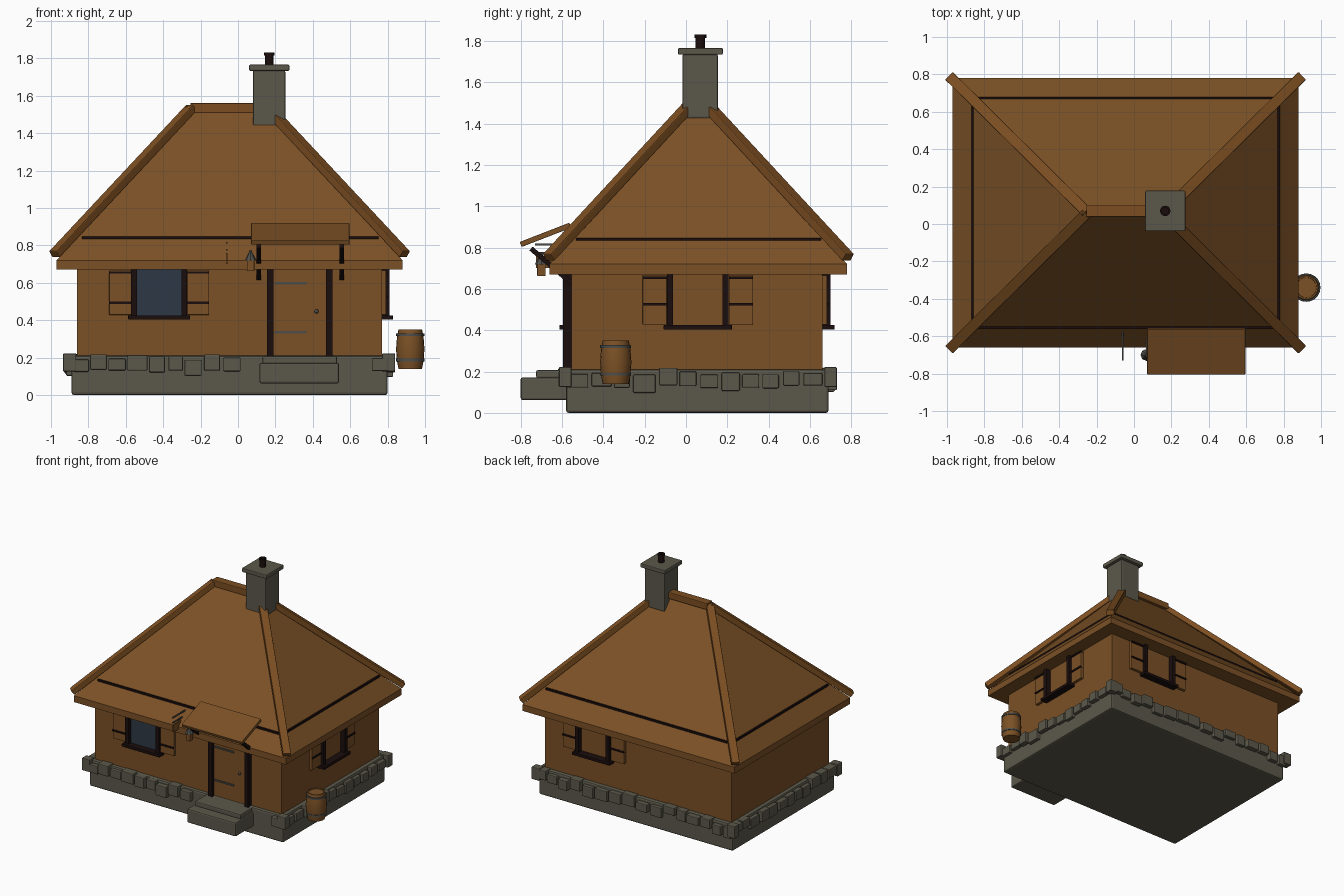
import bpy, bmesh, math, random
from mathutils import Vector, Matrix

if "Cube" in bpy.data.objects:
    bpy.data.objects.remove(bpy.data.objects["Cube"])

random.seed(4)
CX, CY = -0.045, 0.06          # centre of the house in plan


def material(name, col):
    m = bpy.data.materials.new(name)
    m.diffuse_color = (*col, 1)
    m.use_nodes = True
    m.node_tree.nodes["Principled BSDF"].inputs["Base Color"].default_value = m.diffuse_color
    return m


BROWN = material("brown wood", (0.20, 0.082, 0.019))
WARM = material("warm timber", (0.20, 0.076, 0.015))
DARK = material("dark timber", (0.011, 0.004, 0.004))
STONE = material("grey stone", (0.105, 0.099, 0.070))
GLASS = material("window glass", (0.027, 0.040, 0.058))
IRON = material("iron", (0.075, 0.075, 0.068))


def finish(name, bm, mat, bevel=0.0):
    bmesh.ops.recalc_face_normals(bm, faces=bm.faces)
    me = bpy.data.meshes.new(name)
    bm.to_mesh(me)
    bm.free()
    me.materials.append(mat)
    ob = bpy.data.objects.new(name, me)
    bpy.context.collection.objects.link(ob)
    if bevel:
        md = ob.modifiers.new("bevel", 'BEVEL')
        md.width, md.segments = bevel, 2
    return ob


def box(name, x, y, z, mat, bevel=0.0, turn=0):
    """Box from (min, max) ranges, turned about the world z axis by quarter turns."""
    bm = bmesh.new()
    mid = Vector([(r[0] + r[1]) / 2 for r in (x, y, z)])
    size = [abs(r[1] - r[0]) for r in (x, y, z)]
    mat4 = Matrix.Rotation(turn * math.pi / 2, 4, 'Z') @ Matrix.Translation(mid) @ Matrix.Diagonal((*size, 1))
    bmesh.ops.create_cube(bm, size=1, matrix=mat4)
    return finish(name, bm, mat, bevel)


def bar(name, a, b, w, h, mat, bevel=0.0):
    """Square beam between two points, kept upright."""
    a, b = Vector(a), Vector(b)
    d = (b - a).normalized()
    s = d.cross(Vector((0, 0, 1))).normalized()
    rot = Matrix((s, d, s.cross(d))).transposed().to_4x4()
    bm = bmesh.new()
    bmesh.ops.create_cube(bm, size=1, matrix=Matrix.Translation((a + b) / 2) @ rot
                          @ Matrix.Diagonal((w, (b - a).length, h, 1)))
    return finish(name, bm, mat, bevel)


def lathe(name, profile, x, y, mat, n=16):
    """Closed turned shape from (radius, height) points."""
    bm = bmesh.new()
    rings = [[bm.verts.new((x + r * math.cos(2 * math.pi * i / n), y + r * math.sin(2 * math.pi * i / n), z))
              for i in range(n)] for r, z in profile]
    for p, q in zip(rings, rings[1:]):
        for i in range(n):
            bm.faces.new((p[i], p[(i + 1) % n], q[(i + 1) % n], q[i]))
    bm.faces.new(rings[0])
    bm.faces.new(rings[-1])
    ob = finish(name, bm, mat)
    for p in ob.data.polygons:
        p.use_smooth = len(p.vertices) == 4
    bpy.context.view_layer.objects.active = ob
    ob.select_set(True)
    bpy.ops.object.shade_smooth_by_angle(angle=math.radians(35))
    ob.select_set(False)
    return ob


# Foundation and walls
box("foundation", (-0.89, 0.80), (-0.58, 0.69), (0, 0.21), STONE, 0.012)
box("walls", (-0.86, 0.77), (-0.555, 0.66), (0.2, 0.70), BROWN)


# Loose stones around the top of the foundation
def stone_row(turn, start, end, face, gap=None):
    u = start
    while u < end - 0.05:
        w = random.uniform(0.075, 0.11)
        if not (gap and u + w > gap[0] and u < gap[1]):
            top = random.uniform(0.185, 0.22)
            out = face + random.uniform(0.025, 0.042)
            box("foundation_stone", (u, min(u + w, end)), (-out, -face + 0.03),
                (top - random.uniform(0.06, 0.09), top), STONE, 0.006, turn)
        u += w + random.uniform(0.005, 0.02)


stone_row(0, -0.88, 0.80, 0.58, (0.09, 0.64))
stone_row(1, -0.58, 0.69, 0.80)
stone_row(2, -0.80, 0.89, 0.69)
stone_row(3, -0.69, 0.58, 0.89)
for sx in (-0.90, 0.805):
    for sy in (-0.585, 0.70):
        box("corner_stone", (sx - 0.035, sx + 0.035), (sy - 0.03, sy + 0.03), (0.125, 0.222), STONE, 0.006)

# Hipped roof on an eave slab
X0, X1, Y0, Y1 = -0.97, 0.88, -0.66, 0.78
box("eave_slab", (X0, X1), (Y0, Y1), (0.67, 0.72), BROWN)
bm = bmesh.new()
v = [bm.verts.new(p) for p in ((X0, Y0, 0.72), (X1, Y0, 0.72), (X1, Y1, 0.72), (X0, Y1, 0.72),
                               (-0.25, CY, 1.53), (0.16, CY, 1.53))]
for f in ((0, 1, 5, 4), (1, 2, 5), (2, 3, 4, 5), (3, 0, 4), (3, 2, 1, 0)):
    bm.faces.new([v[i] for i in f])
finish("roof", bm, BROWN)
for sx, rx in ((X0, -0.25), (X1, 0.16)):
    o = 0.012 if sx > 0 else -0.012
    for sy in (Y0, Y1):
        s = 0.005 if sy > 0 else -0.005
        bar("hip_beam", (sx + o, sy + s, 0.752), (rx, CY, 1.535), 0.058, 0.042, WARM, 0.005)
bar("ridge_beam", (-0.255, CY + 0.01, 1.535), (0.165, CY + 0.01, 1.535), 0.065, 0.052, WARM, 0.005)

# Dark strips low on each roof slope
I = 0.107
for y in (Y0 + I, Y1 - I):
    bar("roof_strip", (-0.835, y, 0.84), (0.75, y, 0.84), 0.014, 0.014, DARK)
for x in (X0 + I, X1 - I):
    bar("roof_strip", (x, Y0 + I + 0.02, 0.84), (x, Y1 - I - 0.02, 0.84), 0.014, 0.014, DARK)

# Chimney
box("chimney", (0.08, 0.253), (-0.018, 0.155), (1.425, 1.735), STONE, 0.008)
box("chimney_cap", (0.06, 0.275), (-0.038, 0.178), (1.733, 1.766), STONE, 0.006)
lathe("chimney_pipe", [(0.023, 1.75), (0.023, 1.815), (0.028, 1.815), (0.028, 1.83),
                       (0.018, 1.83), (0.018, 1.79)], 0.167, 0.07, DARK)


# Shuttered windows: c = centre along the wall, d = wall distance
def window(turn, c, d, batten, glass):
    def part(name, u0, u1, out, z0, z1, mat, bevel=0.0):
        box(name, (c + u0, c + u1), (-d - out, -d + 0.02), (z0, z1), mat, bevel, turn)
    if glass:
        part("window_glass", -0.125, 0.125, 0.008, 0.42, 0.70, GLASS)
    part("window_sill", -0.165, 0.165, 0.058, 0.403, 0.426, DARK, 0.003)
    for s in (-1, 1):
        part("window_post", *sorted((s * 0.119, s * 0.149)), 0.04, 0.42, 0.70, DARK)
        a, b = sorted((s * 0.15, s * 0.267))
        part("shutter", a, b, 0.022, 0.428, 0.665, BROWN, 0.003)
        for z in (batten, 0.655):
            part("shutter_batten", a, b, 0.03, z - 0.006, z + 0.006, DARK)


window(0, -0.422, 0.555, 0.493, True)
window(1, 0.057, 0.77, 0.525, False)
window(2, -0.33, 0.66, 0.525, False)

# Door with posts, hinges and knob
box("door", (0.185, 0.475), (-0.57, -0.54), (0.21, 0.69), BROWN)
for x in (0.155, 0.47):
    box("door_post", (x, x + 0.036), (-0.595, -0.54), (0.205, 0.69), DARK, 0.003)
for z in (0.335, 0.597):
    box("door_hinge", (0.195, 0.365), (-0.578, -0.565), (z - 0.006, z + 0.006), IRON)
bm = bmesh.new()
bmesh.ops.create_uvsphere(bm, u_segments=12, v_segments=8, radius=0.011,
                          matrix=Matrix.Translation((0.42, -0.58, 0.447)))
finish("door_knob", bm, IRON)

# Steps
box("lower_step", (0.115, 0.54), (-0.80, -0.55), (0.062, 0.172), STONE, 0.01)
box("upper_step", (0.13, 0.53), (-0.725, -0.55), (0.168, 0.207), STONE, 0.008)

# Door canopy with diagonal braces
bar("canopy", (0.333, -0.80, 0.815), (0.333, -0.56, 0.908), 0.525, 0.026, BROWN, 0.003)
for x in (0.11, 0.555):
    bar("canopy_brace", (x, -0.75, 0.795), (x, -0.55, 0.625), 0.024, 0.024, DARK)

# Hanging sign bracket and board
for z in (0.815, 0.775):
    box("sign_bracket", (-0.065, -0.055), (-0.73, -0.56), (z - 0.004, z + 0.004), IRON)
box("sign_board", (-0.064, -0.056), (-0.725, -0.60), (0.70, 0.758), BROWN)

# Lantern beside the door
box("lantern", (0.047, 0.087), (-0.72, -0.68), (0.662, 0.72), BROWN, 0.003)
lathe("lantern_cap", [(0.032, 0.718), (0.008, 0.765), (0.004, 0.775)], 0.067, -0.70, IRON, 8)
bar("lantern_arm", (0.067, -0.71, 0.77), (0.067, -0.59, 0.77), 0.008, 0.008, IRON)

# Barrel with two hoops
BX, BY = 0.921, -0.34
lathe("barrel", [(0.063, 0.14), (0.071, 0.18), (0.076, 0.245), (0.071, 0.31), (0.063, 0.35),
                 (0.055, 0.35), (0.054, 0.342)], BX, BY, BROWN, 20)
for z in (0.187, 0.322):
    lathe("barrel_hoop", [(0.066, z - 0.007), (0.075, z - 0.007), (0.075, z + 0.007), (0.066, z + 0.007)],
          BX, BY, IRON, 20)
